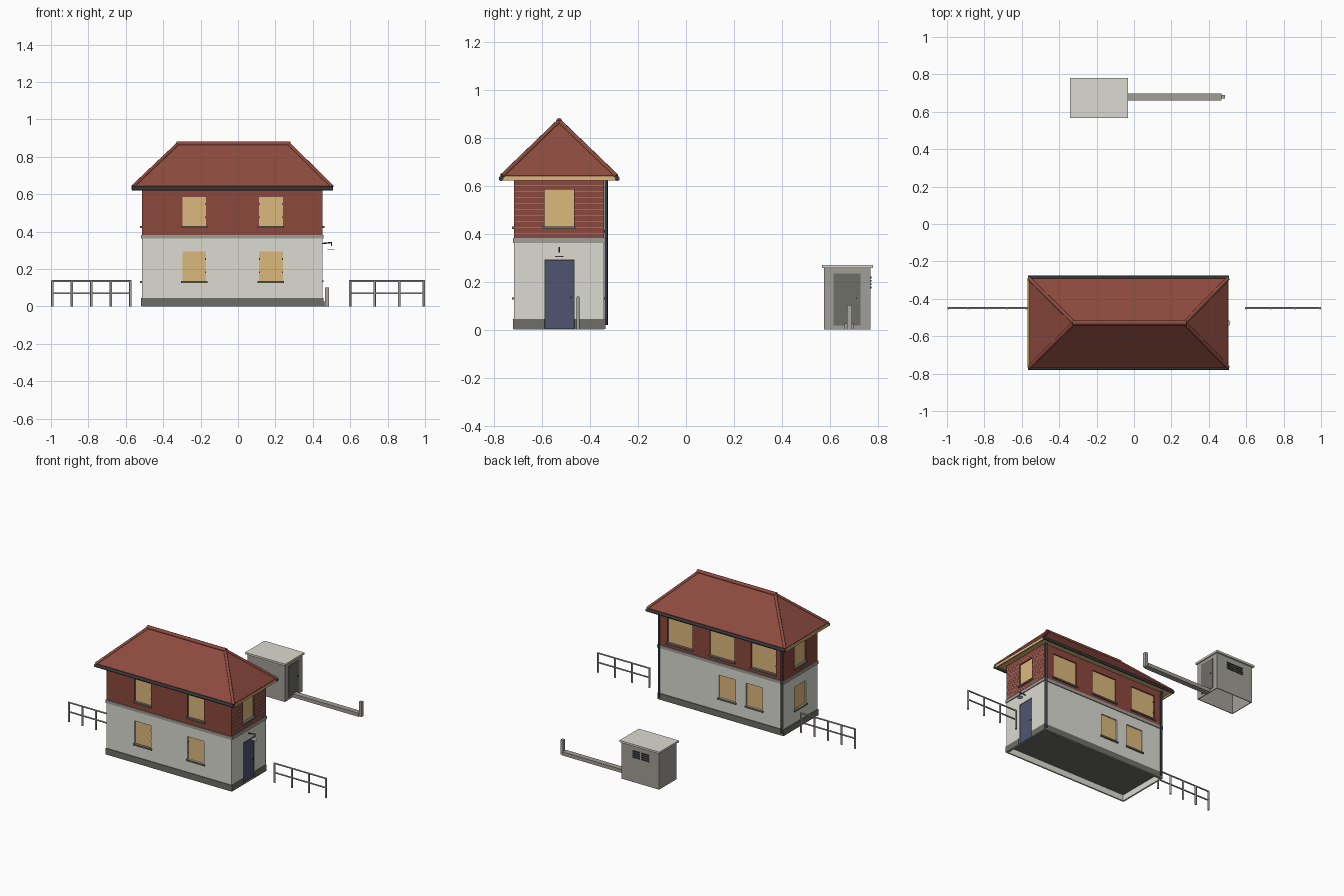
import bpy, bmesh
from mathutils import Vector

old = bpy.data.objects.get("Cube")
if old:
    bpy.data.objects.remove(old, do_unlink=True)


def material(name, r, g, b):
    lin = [((c / 255 + 0.055) / 1.055) ** 2.4 for c in (r, g, b)] + [1]
    m = bpy.data.materials.new(name)
    m.use_nodes = True
    m.diffuse_color = lin
    bsdf = m.node_tree.nodes["Principled BSDF"]
    bsdf.inputs["Base Color"].default_value = lin
    bsdf.inputs["Roughness"].default_value = 0.9
    return m


RENDER = material("pale_render", 219, 219, 210)
PLINTH = material("dark_concrete", 110, 111, 104)
STONE = material("mid_grey", 161, 159, 151)
BRICK = material("brick_red", 139, 72, 61)
ROOF = material("roof_tile", 141, 75, 63)
WOOD = material("tan_board", 220, 185, 124)
BLUE = material("door_blue", 80, 85, 113)
BLACK = material("near_black", 54, 58, 62)
STEEL = material("rail_grey", 170, 168, 163)


def finish(name, bm, mats):
    bmesh.ops.recalc_face_normals(bm, faces=bm.faces)
    me = bpy.data.meshes.new(name)
    bm.to_mesh(me)
    bm.free()
    for m in mats:
        me.materials.append(m)
    ob = bpy.data.objects.new(name, me)
    bpy.context.scene.collection.objects.link(ob)
    return ob


def box(name, x, y, z, mat):
    bm = bmesh.new()
    bmesh.ops.create_cube(bm, size=1)
    for v in bm.verts:
        v.co = Vector([(r[0] + r[1]) / 2 + c * (r[1] - r[0])
                       for c, r in zip(v.co, (x, y, z))])
    return finish(name, bm, [mat])


def tube(name, p, q, r, mat, sides=16):
    """Round bar from p to q with smooth sides and sharp ends."""
    p, q = Vector(p), Vector(q)
    bm = bmesh.new()
    bmesh.ops.create_cone(bm, cap_ends=True, segments=sides, radius1=r,
                          radius2=r, depth=(q - p).length)
    turn = Vector((0, 0, 1)).rotation_difference(q - p)
    for v in bm.verts:
        v.co = turn @ v.co + (p + q) / 2
    for f in bm.faces:
        f.smooth = len(f.verts) == 4
        if not f.smooth:
            for e in f.edges:
                e.smooth = False
    return finish(name, bm, [mat])


X0, X1, Y0, Y1 = -0.513, 0.452, -0.716, -0.341
YC = (Y0 + Y1) / 2


def on_wall(name, face, u, d, z, mat):
    """Box on a wall: u runs along the wall, d is distance outwards."""
    base, sign = {"front": (Y0, -1), "back": (Y1, 1),
                  "left": (X1, 1), "right": (X0, -1)}[face]
    depth = sorted(base + sign * k for k in d)
    if face in ("front", "back"):
        return box(name, u, depth, z, mat)
    return box(name, depth, u, z, mat)


def inner_box(gap, z, mat, name):
    """Box filling the plan of the house, set in by a gap."""
    return box(name, (X0 + gap, X1 - gap), (Y0 + gap, Y1 - gap), z, mat)


def cut(target, cutters):
    for c in cutters:
        mod = target.modifiers.new("cut", 'BOOLEAN')
        mod.object, mod.operation, mod.solver = c, 'DIFFERENCE', 'EXACT'
    bpy.context.view_layer.objects.active = target
    for mod in list(target.modifiers):
        bpy.ops.object.modifier_apply(modifier=mod.name)


# Main walls
lower = inner_box(0, (0, 0.37), RENDER, "lower_walls")
upper = inner_box(0, (0.37, 0.632), BRICK, "upper_walls")
plinth = inner_box(-0.005, (0.002, 0.045), PLINTH, "plinth")
inner_box(-0.006, (0.362, 0.383), STONE, "string_course")

# Boarded windows: wall, centre, width, bottom and top, edges with clips
LOW, HIGH = (0.135, 0.293), (0.43, 0.585)
windows = [("front", c, 0.128, z, clips) for c, clips in ((-0.234, (1,)), (0.176, (-1, 1)))
           for z in (LOW, HIGH)]
windows += [("back", c, 0.128, LOW, ()) for c in (-0.08, -0.29)]
windows += [("back", c, 0.19, (0.415, 0.585), clips)
            for c, clips in ((0.285, ()), (-0.04, ()), (-0.36, (-1,)))]
windows += [("right", YC, 0.124, z, ()) for z in (LOW, HIGH)]
windows += [("left", YC, 0.124, HIGH, ())]

low_cuts, high_cuts = [], []
for face, c, w, (z0, z1), clips in windows:
    a, b = c - w / 2, c + w / 2
    hole = on_wall("cutter", face, (a, b), (-0.014, 0.02), (z0, z1), STONE)
    (low_cuts if z1 < 0.37 else high_cuts).append(hole)
    on_wall("window_board", face, (a, b), (-0.016, -0.008), (z0, z1), WOOD)
    on_wall("window_sill", face, (a - .007, b + .007), (-0.012, 0.01), (z0 - .01, z0), PLINTH)
    for side in clips:
        uc = c + side * (w / 2 - 0.003)
        for k in (0.3, 0.75):
            zc = z0 + k * (z1 - z0)
            on_wall("window_clip", face, (uc - .003, uc + .003), (-0.009, -0.004),
                    (zc - .005, zc + .005), BLACK)

# Entrance door with frame and handle
DOOR = (YC - .062, YC + .063)
door_cut = on_wall("cutter", "left", DOOR, (-0.006, 0.03), (0.004, 0.292), STONE)
on_wall("door_frame", "left", DOOR, (-0.0065, -0.004), (0.004, 0.292), BLACK)
on_wall("door", "left", (DOOR[0] + .004, DOOR[1] - .004), (-0.006, -0.002), (0.006, 0.287), BLUE)
on_wall("door_handle", "left", (DOOR[1] - .016, DOOR[1] - .011), (-0.003, 0.005), (0.13, 0.138), BLACK)

# Lamp over the door
tube("lamp_arm", (X1, YC, 0.336), (0.502, YC, 0.342), 0.0035, BLACK)
tube("lamp_stem", (0.5, YC, 0.322), (0.5, YC, 0.343), 0.0035, BLACK)
tube("lamp_shade", (0.497, YC, 0.303), (0.497, YC, 0.307), 0.018, RENDER)

# Cut the openings and the open underside
hollow = inner_box(0.008, (-0.02, 0.045), STONE, "cutter")
plinth_hollow = inner_box(0.004, (-0.02, 0.06), STONE, "cutter")
cut(lower, low_cuts + [door_cut, hollow])
cut(upper, high_cuts)
cut(plinth, [door_cut, plinth_hollow])
for c in low_cuts + high_cuts + [door_cut, hollow, plinth_hollow]:
    bpy.data.objects.remove(c, do_unlink=True)
inner_box(0.006, (0.042, 0.05), PLINTH, "floor")

# Mortar courses on the door end
for i in range(9):
    z = 0.40 + i * 0.025
    beside_window = HIGH[0] - .012 < z < HIGH[1]
    for s in [(Y0, DOOR[0]), (DOOR[1], Y1)] if beside_window else [(Y0, Y1)]:
        on_wall("mortar_course", "left", s, (-0.001, 0.0006), (z, z + .003), STONE)

# Hipped roof with a board soffit
EX0, EX1, EY0, EY1 = -0.562, 0.503, YC - .238, YC + .238
RX0, RX1, RZ, EZ = -0.32, 0.27, 0.872, 0.643
bm = bmesh.new()
rings = [[bm.verts.new((x, y, z)) for x, y in
          ((EX0, EY0), (EX1, EY0), (EX1, EY1), (EX0, EY1))] for z in (0.632, EZ)]
r0, r1 = bm.verts.new((RX0, YC, RZ)), bm.verts.new((RX1, YC, RZ))
soffit = bm.faces.new(rings[0])
soffit.material_index = 1
for i in range(4):
    j = (i + 1) % 4
    bm.faces.new((rings[0][i], rings[0][j], rings[1][j], rings[1][i]))
a, b, c, d = rings[1]
for f in ((a, b, r1, r0), (b, c, r1), (c, d, r0, r1), (d, a, r0)):
    bm.faces.new(f)
finish("roof", bm, [ROOF, WOOD])

# Ridge and hip tiles
tube("ridge_tiles", (RX0 - .01, YC, RZ - .003), (RX1 + .01, YC, RZ - .003), 0.013, ROOF, 8)
for ex, rx in ((EX0, RX0), (EX1, RX1)):
    for ey in (EY0, EY1):
        tube("hip_tiles", (ex, ey, EZ - .003), (rx, YC, RZ - .003), 0.01, ROOF, 8)

# End fascias, gutters and downpipes
for x in (EX0 - .004, EX1 - .002):
    box("end_fascia", (x - .004, x + .004), (EY0, EY1), (0.622, 0.638), WOOD)
for y in (EY0 - .004, EY1 + .004):
    tube("gutter", (EX0 - .006, y, 0.63), (EX1 + .004, y, 0.63), 0.01, BLACK)
for x in (X0 + .009, X1 - .009):
    tube("downpipe", (x, Y1 + .008, 0.02), (x, Y1 + .008, 0.632), 0.007, BLACK)


# Railings
def railing(x0, x1, posts):
    y = -0.45
    for i in range(posts):
        x = x0 + (x1 - x0) * i / (posts - 1)
        tube("railing_post", (x, y, 0), (x, y, 0.137), 0.0065, STEEL)
    for z in (0.07, 0.135):
        tube("railing_bar", (x0 - .005, y, z), (x1 + .005, y, z), 0.005, STEEL)


railing(-0.992, -0.575, 5)
railing(0.599, 0.994, 4)

# Equipment hut, open underneath
hut = box("hut_walls", (-0.33, -0.041), (0.576, 0.768), (0, 0.257), STONE)
hut_hollow = box("cutter", (-0.325, -0.046), (0.581, 0.763), (-0.02, 0.252), STONE)
cut(hut, [hut_hollow])
bpy.data.objects.remove(hut_hollow, do_unlink=True)
box("hut_roof", (-0.341, -0.032), (0.567, 0.78), (0.257, 0.27), RENDER)
box("hut_door", (-0.043, -0.037), (0.615, 0.727), (0.018, 0.235), PLINTH)
box("hut_handle", (-0.038, -0.032), (0.708, 0.713), (0.127, 0.134), BLACK)
for x in (-0.222, -0.154):
    for i in range(4):
        z = 0.172 + i * 0.014
        box("hut_louvre", (x - .03, x + .03), (0.766, 0.773), (z, z + .007), BLACK)

# Cable duct with upright end
box("cable_duct", (-0.041, 0.467), (0.661, 0.699), (0, 0.025), STONE)
box("duct_upright", (0.465, 0.486), (0.67, 0.691), (0, 0.102), STEEL)
